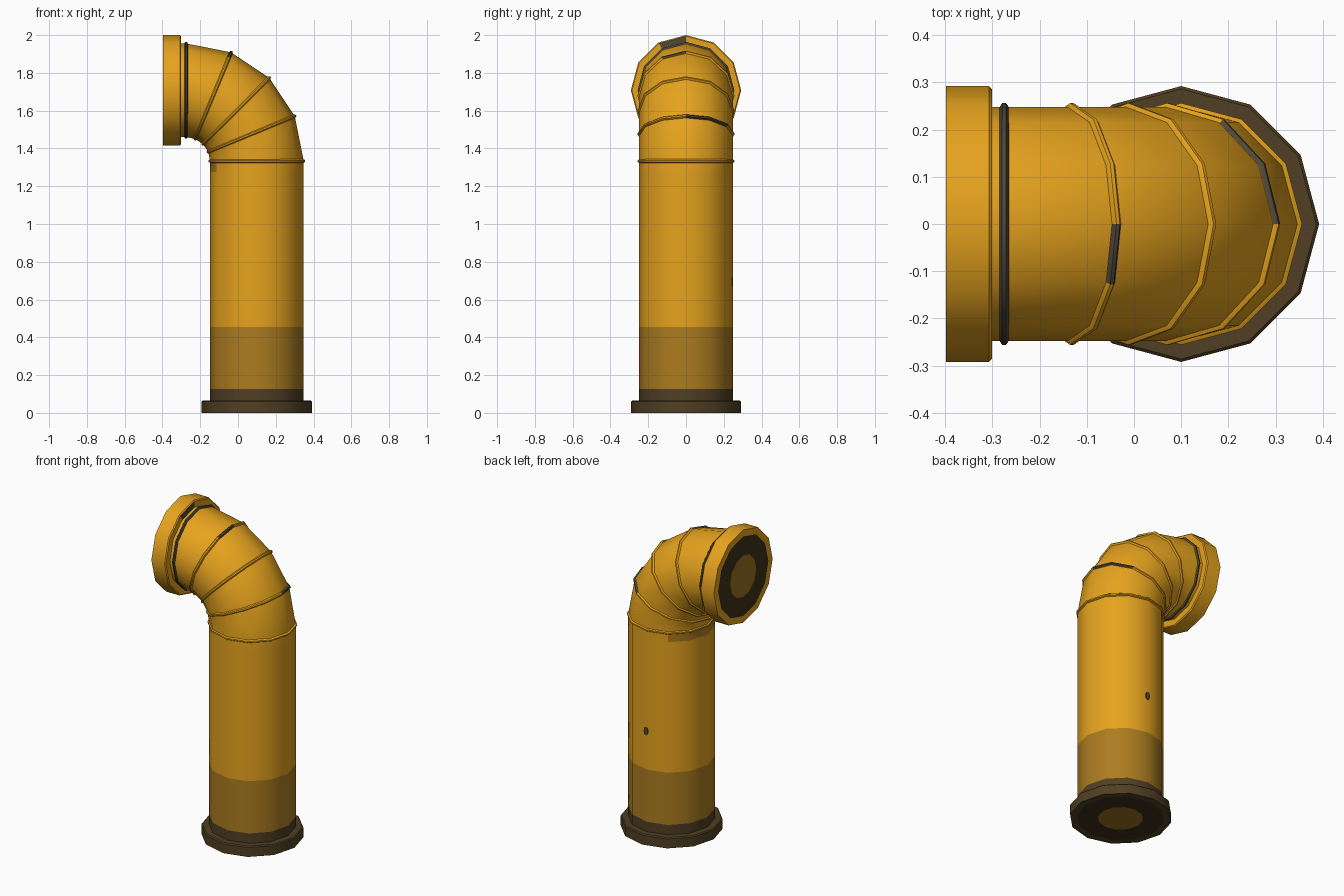
import bpy, bmesh, math
from mathutils import Vector

cube = bpy.data.objects.get("Cube")
if cube:
    bpy.data.objects.remove(cube, do_unlink=True)

SIDES = 12
BEND_CENTRE = Vector((-0.275, 0, 1.333))
BEND_RADIUS = 0.375
PIPE_RADIUS = 0.248
FLOOR = -1.333          # distance from bend start down to the ground
MOUTH = 0.123           # distance from bend end to the open face


def material(name, rgb):
    linear = [((c / 255 + 0.055) / 1.055) ** 2.4 for c in rgb] + [1]
    mat = bpy.data.materials.new(name)
    mat.use_nodes = True
    mat.diffuse_color = linear
    mat.node_tree.nodes["Principled BSDF"].inputs["Base Color"].default_value = linear
    return mat


orange = material("orange", (230, 163, 30))
brown = material("worn_brown", (172, 124, 32))
dark = material("dark_brown", (80, 63, 35))
black = material("opening_dark", (61, 47, 25))
disc = material("opening_brown", (152, 112, 30))
grey = material("seam_grey", (80, 72, 58))


def finish(bm, name, mats):
    bmesh.ops.recalc_face_normals(bm, faces=bm.faces)
    mesh = bpy.data.meshes.new(name)
    bm.to_mesh(mesh)
    bm.free()
    for m in mats:
        mesh.materials.append(m)
    obj = bpy.data.objects.new(name, mesh)
    bpy.context.collection.objects.link(obj)
    bpy.ops.object.select_all(action='DESELECT')
    obj.select_set(True)
    bpy.context.view_layer.objects.active = obj
    bpy.ops.object.shade_smooth_by_angle(angle=math.radians(35))
    return obj


def sweep(name, stations, first_cap):
    """Stations: (bend angle, offset along axis, radius, material of next band)."""
    bm = bmesh.new()
    mats = list(dict.fromkeys([first_cap] + [s[3] for s in stations]))
    loops = []
    for degrees, offset, radius, _ in stations:
        t = math.radians(degrees)
        out = Vector((math.cos(t), 0, math.sin(t)))
        along = Vector((-math.sin(t), 0, math.cos(t)))
        centre = BEND_CENTRE + out * BEND_RADIUS + along * offset
        loop = []
        for i in range(SIDES):
            a = math.tau * i / SIDES
            spoke = out * math.cos(a) + Vector((0, math.sin(a), 0))
            loop.append(bm.verts.new(centre + spoke * radius))
        loops.append(loop)
    for k in range(len(loops) - 1):
        for i in range(SIDES):
            j = (i + 1) % SIDES
            face = bm.faces.new((loops[k][i], loops[k][j], loops[k + 1][j], loops[k + 1][i]))
            face.material_index = mats.index(stations[k][3])
    bm.faces.new(loops[0]).material_index = mats.index(first_cap)
    bm.faces.new(loops[-1]).material_index = mats.index(stations[-1][3])
    return finish(bm, name, mats)


def recolour(obj, mat, test):
    obj.data.materials.append(mat)
    for p in obj.data.polygons:
        if len(p.vertices) == 4 and test(p.center):
            p.material_index = len(obj.data.materials) - 1


# Pipe: straight riser with dirty lower bands, then the segmented elbow
pipe = [(0, FLOOR + z, PIPE_RADIUS, m)
        for z, m in ((0.03, dark), (0.127, brown), (0.455, orange), (1.275, orange))]
pipe += [(22.5 * k, 0, PIPE_RADIUS, orange) for k in range(5)]
pipe.append((90, 0.06, PIPE_RADIUS, orange))
pipe = sweep("pipe", pipe, orange)

# Worn patch on the riser below the inside of the elbow
recolour(pipe, brown, lambda c: 1.28 < c.z < 1.33 and c.x < (-0.05 if c.y > 0 else -0.1))


# Flanges: centre disc, dark opening, rim, bevelled edge and back face
def flange(name, degrees, face, inward, thickness, mat):
    profile = [(0, 0.13, black), (0, 0.25, mat), (0, 0.292, mat),
               (thickness - 0.006, 0.292, mat), (thickness, 0.286, mat), (thickness, 0.24, mat)]
    return sweep(name, [(degrees, face + inward * d, r, m) for d, r, m in profile], disc)


flange("base_flange", 0, FLOOR, 1, 0.065, dark)
mouth = flange("mouth_flange", 90, MOUTH, -1, 0.097, orange)

# Grey scuff on the back of the mouth flange, near the top
recolour(mouth, grey, lambda c: c.x > -0.302 and -0.12 < c.y < 0 and c.z > 1.8)

# Bevelled seam rings at every joint of the elbow
rings = []
for k, mat in enumerate((orange, orange, orange, orange, grey)):
    profile = ((-0.01, 0.247), (-0.004, 0.256), (0.004, 0.256), (0.01, 0.247))
    rings.append(sweep(f"seam_ring_{k + 1}",
                       [(22.5 * k, s, r, mat) for s, r in profile], mat))

# Grey wear on the outer side of two rings
recolour(rings[1], grey, lambda c: c.x > 0.15 and c.y > 0)
recolour(rings[3], grey, lambda c: c.z > 1.8 and -0.1 < c.y < 0)

# Small dark mark on the back of the riser
bm = bmesh.new()
bmesh.ops.create_cone(bm, cap_ends=True, segments=8, radius1=0.5, radius2=0.5, depth=1)
for v in bm.verts:
    x, y, z = v.co
    v.co = (0.105 + x * 0.03, 0.246 + z * 0.008, 0.695 + y * 0.055)
finish(bm, "back_mark", [grey])
